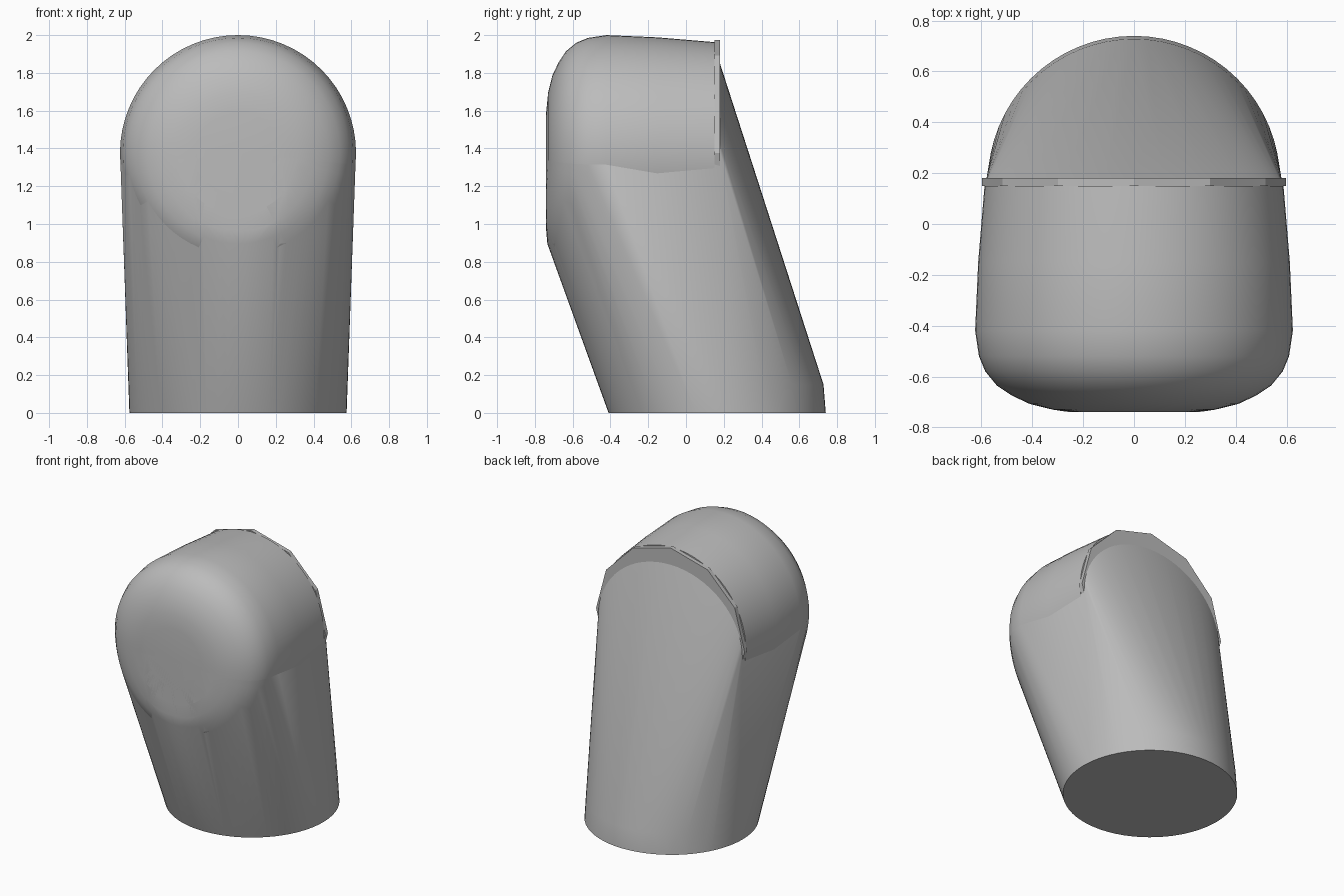
import bpy, bmesh
from math import sin, cos, pi

cube = bpy.data.objects.get("Cube")
if cube:
    bpy.data.objects.remove(cube, do_unlink=True)

grey = bpy.data.materials.new("plain_grey")
grey.use_nodes = True
colour = (0.5, 0.5, 0.5, 1)
grey.diffuse_color = colour
grey.node_tree.nodes["Principled BSDF"].inputs["Base Color"].default_value = colour

AXIS_Z = 1.375      # height of the barrel axis
RADIUS = 0.625
SIDES = 64


def finish(name, bm, smooth=None):
    bmesh.ops.recalc_face_normals(bm, faces=bm.faces)
    mesh = bpy.data.meshes.new(name)
    bm.to_mesh(mesh)
    bm.free()
    obj = bpy.data.objects.new(name, mesh)
    bpy.context.collection.objects.link(obj)
    mesh.materials.append(grey)
    if smooth:
        bpy.ops.object.select_all(action='DESELECT')
        obj.select_set(True)
        bpy.context.view_layer.objects.active = obj
        bpy.ops.object.shade_smooth_by_angle(angle=smooth)
    return obj


def ring(r, y, sides=SIDES):
    """Circle about the barrel axis, swept forward along its lower half."""
    points = []
    for i in range(sides):
        a = 2 * pi * i / sides
        drop = max(0, -sin(a) * r / RADIUS)
        lean = 0.1 * drop ** 2 if y < 0 else 0
        points.append((r * cos(a), max(y - lean, -0.74), AXIS_Z + r * sin(a)))
    return points


def loft(bm, rings):
    loops = [[bm.verts.new(p) for p in pts] for pts in rings]
    for a, b in zip(loops, loops[1:]):
        for i in range(len(a)):
            j = (i + 1) % len(a)
            bm.faces.new((a[i], a[j], b[j], b[i]))
    bm.faces.new(loops[0])
    bm.faces.new(loops[-1])


# Domed barrel, front to back
dome = [(0.22, -0.74), (0.32, -0.73), (0.41, -0.708), (0.48, -0.675),
        (0.54, -0.635), (0.585, -0.58), (0.61, -0.52), (RADIUS, -0.42)]
rings = [ring(r, y) for r, y in dome]
bm = bmesh.new()
loft(bm, rings + [ring(0.613, -0.15, SIDES), ring(0.588, 0.15)])
finish("domed_barrel", bm, 0.6)

# Leaning body, stretched between the round foot, the dome and the rear arch
bm = bmesh.new()
for i in range(SIDES):
    a = 2 * pi * i / SIDES
    bm.verts.new((0.575 * cos(a), 0.165 + 0.575 * sin(a), 0))
    bm.verts.new((0.57 * cos(a), 0.158 + 0.57 * sin(a), 0.15))
for i in range(SIDES // 2 + 1):
    a = 2 * pi * i / SIDES
    bm.verts.new((0.58 * cos(a), 0.18, 1.33 + 0.52 * sin(a)))
for p in sum(rings, []):
    if p[2] < AXIS_Z:
        bm.verts.new(p)
hull = bmesh.ops.convex_hull(bm, input=bm.verts)
bmesh.ops.delete(bm, geom=list({v for v in hull["geom_interior"] + hull["geom_unused"]
                                if isinstance(v, bmesh.types.BMVert)}), context='VERTS')
bmesh.ops.dissolve_limit(bm, angle_limit=0.005, verts=bm.verts, edges=bm.edges)
finish("leaning_body", bm, 0.5)

# Coarse twelve-sided plate closing the back of the barrel
bm = bmesh.new()
loft(bm, [ring(0.598, y, 12) for y in (0.15, 0.18)])
finish("rear_plate", bm)
